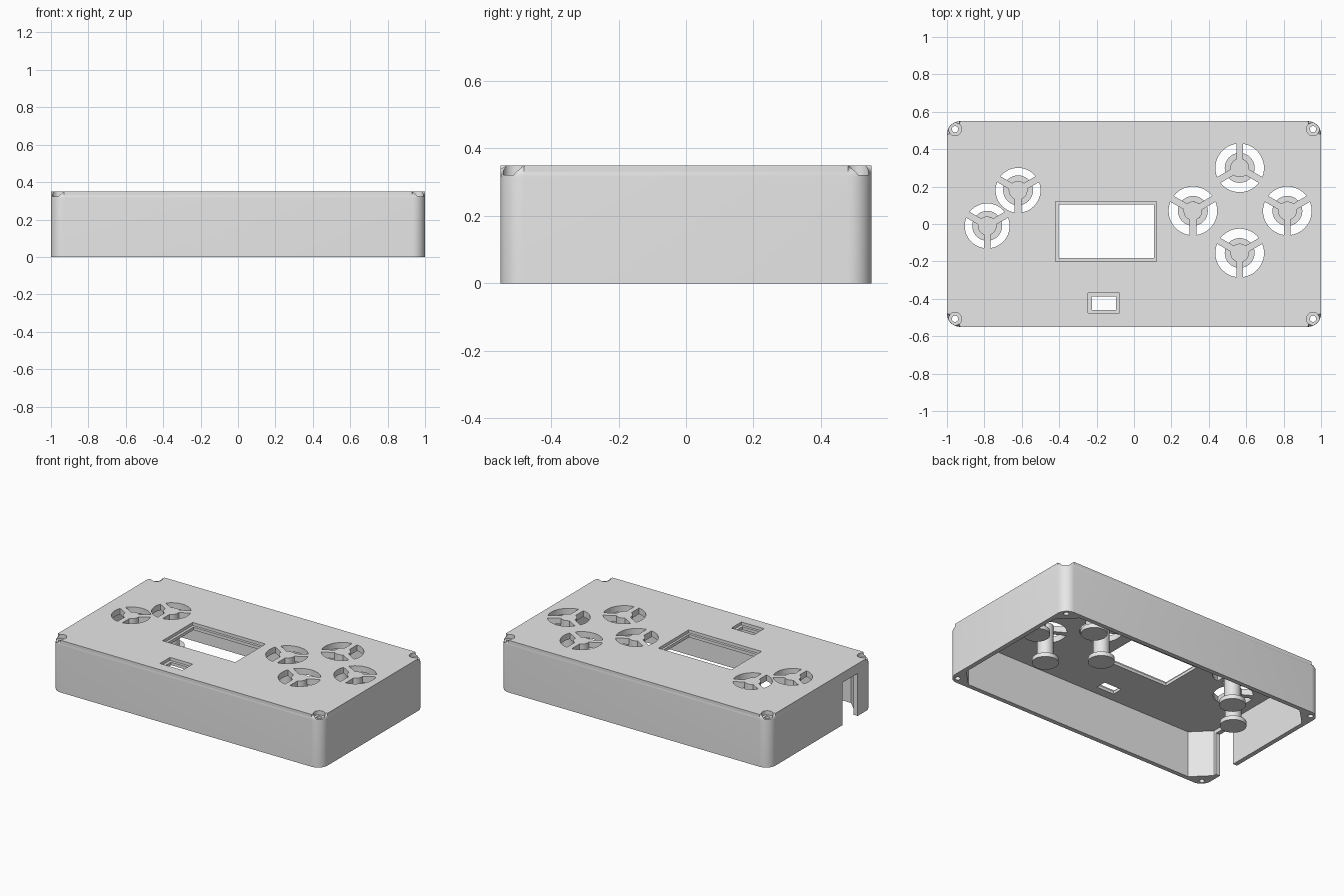
import bpy
import bmesh
from math import sin, cos, asin, pi, radians

cube = bpy.data.objects.get("Cube")
if cube:
    bpy.data.objects.remove(cube, do_unlink=True)

HEIGHT, CEILING = 0.35, 0.31

grey = bpy.data.materials.new("light grey plastic")
grey.use_nodes = True
grey.diffuse_color = (0.8, 0.8, 0.8, 1)
grey.node_tree.nodes["Principled BSDF"].inputs["Base Color"].default_value = (0.8, 0.8, 0.8, 1)


def add_prism(bm, points, z0, z1):
    """Extrude a flat outline from z0 to z1 and return the top face."""
    low = [bm.verts.new((x, y, z0)) for x, y in points]
    high = [bm.verts.new((x, y, z1)) for x, y in points]
    n = len(points)
    bm.faces.new(low[::-1])
    top = bm.faces.new(high)
    for i in range(n):
        j = (i + 1) % n
        bm.faces.new((low[i], low[j], high[j], high[i]))
    return top


def make_object(name, bm):
    bmesh.ops.recalc_face_normals(bm, faces=bm.faces)
    mesh = bpy.data.meshes.new(name)
    bm.to_mesh(mesh)
    bm.free()
    mesh.materials.append(grey)
    obj = bpy.data.objects.new(name, mesh)
    bpy.context.collection.objects.link(obj)
    return obj


def select_only(obj):
    bpy.ops.object.select_all(action='DESELECT')
    obj.select_set(True)
    bpy.context.view_layer.objects.active = obj


def cut(target, prisms):
    """Subtract a set of separate prisms (outline, z0, z1)."""
    bm = bmesh.new()
    for points, z0, z1 in prisms:
        add_prism(bm, points, z0, z1)
    cutter = make_object("cutter", bm)
    cutter.hide_render = True
    mod = target.modifiers.new("cut", 'BOOLEAN')
    mod.operation = 'DIFFERENCE'
    mod.solver = 'EXACT'
    mod.object = cutter
    select_only(target)
    bpy.ops.object.modifier_apply(modifier=mod.name)
    bpy.data.objects.remove(cutter, do_unlink=True)


def arc(cx, cy, r, a0, a1, n):
    return [(cx + r * cos(a0 + (a1 - a0) * i / n), cy + r * sin(a0 + (a1 - a0) * i / n))
            for i in range(n + 1)]


def circle(cx, cy, r, n=32):
    return arc(cx, cy, r, 0, 2 * pi, n)[:-1]


def rect(x0, x1, y0, y1):
    return [(x0, y0), (x1, y0), (x1, y1), (x0, y1)]


def rounded_rect(hx, hy, r, n=8):
    points = []
    for k, (sx, sy) in enumerate([(1, 1), (-1, 1), (-1, -1), (1, -1)]):
        points += arc(sx * (hx - r), sy * (hy - r), r, k * pi / 2, (k + 1) * pi / 2, n)
    return points


def vent_sector(cx, cy, outer, inner, spoke, width):
    """One opening between two parallel-sided spokes."""
    a0, a1 = spoke, spoke + 2 * pi / 3
    do, di = asin(width / 2 / outer), asin(width / 2 / inner)
    return (arc(cx, cy, outer, a0 + do, a1 - do, 14)
            + arc(cx, cy, inner, a1 - di, a0 + di, 8))


# Outer cover with rounded corners and a rounded top edge
bm = bmesh.new()
top = add_prism(bm, rounded_rect(1, 0.55, 0.07), 0, HEIGHT)
bmesh.ops.bevel(bm, geom=list(top.edges), offset=0.035, segments=6,
                profile=0.5, affect='EDGES')
cover = make_object("cover", bm)

# Hollow inside, leaving a chamfered screw post in each corner
ix, iy, c = 0.97, 0.52, 0.11
cavity = [(ix, iy - c), (ix - c, iy), (c - ix, iy), (-ix, iy - c),
          (-ix, c - iy), (c - ix, -iy), (ix - c, -iy), (ix, c - iy)]
cut(cover, [(cavity, -0.1, CEILING)])

# Cable notch in the side wall
cut(cover, [(rect(-1.1, -0.95, -0.39, -0.23), -0.1, 0.285)])

# Screen window and small switch window: wide recess, then narrower opening
cut(cover, [(rect(-0.42, 0.12, -0.2, 0.12), 0.33, 0.5),
            (rect(-0.245, -0.077, -0.477, -0.37), 0.33, 0.5)])
cut(cover, [(rect(-0.403, 0.106, -0.183, 0.103), 0.2, 0.5),
            (rect(-0.225, -0.096, -0.46, -0.388), 0.2, 0.5)])

# Screw holes with counterbores
corners = [(sx * 0.957, sy * 0.507) for sx in (-1, 1) for sy in (-1, 1)]
cut(cover, [(circle(x, y, 0.035), 0.322, 0.5) for x, y in corners])
cut(cover, [(circle(x, y, 0.017, 20), -0.1, 0.5) for x, y in corners])

# Spring buttons: centre, opening radius, first spoke angle
buttons = [
    ("pad_left", 0.315, 0.07, 0.13, 30),
    ("pad_back", 0.565, 0.3, 0.13, 90),
    ("pad_right", 0.82, 0.07, 0.13, 30),
    ("pad_front", 0.565, -0.155, 0.13, 30),
    ("action_back", -0.62, 0.18, 0.12, 30),
    ("action_front", -0.785, -0.01, 0.12, 30),
]
cut(cover, [(vent_sector(x, y, r, 0.05, radians(a + 120 * k), 0.036), 0.2, 0.5)
            for _, x, y, r, a in buttons for k in range(3)])

# Button stems with a flange at the lower end, turned as one profile
parts = [cover]
for name, x, y, r, a in buttons:
    bm = bmesh.new()
    profile = [(0.05, CEILING), (0.05, 0.125), (0.08, 0.125), (0.08, 0.097)]
    rings = [[bm.verts.new((px, py, z)) for px, py in circle(x, y, rad)] for rad, z in profile]
    for upper, lower in zip(rings, rings[1:]):
        for i in range(len(upper)):
            j = (i + 1) % len(upper)
            bm.faces.new((upper[i], lower[i], lower[j], upper[j]))
    bm.faces.new(rings[0])
    bm.faces.new(rings[-1][::-1])
    parts.append(make_object(name + "_button_stem", bm))

# Smooth curves, sharp edges
for obj in parts:
    select_only(obj)
    bpy.ops.object.shade_smooth_by_angle(angle=radians(30))
